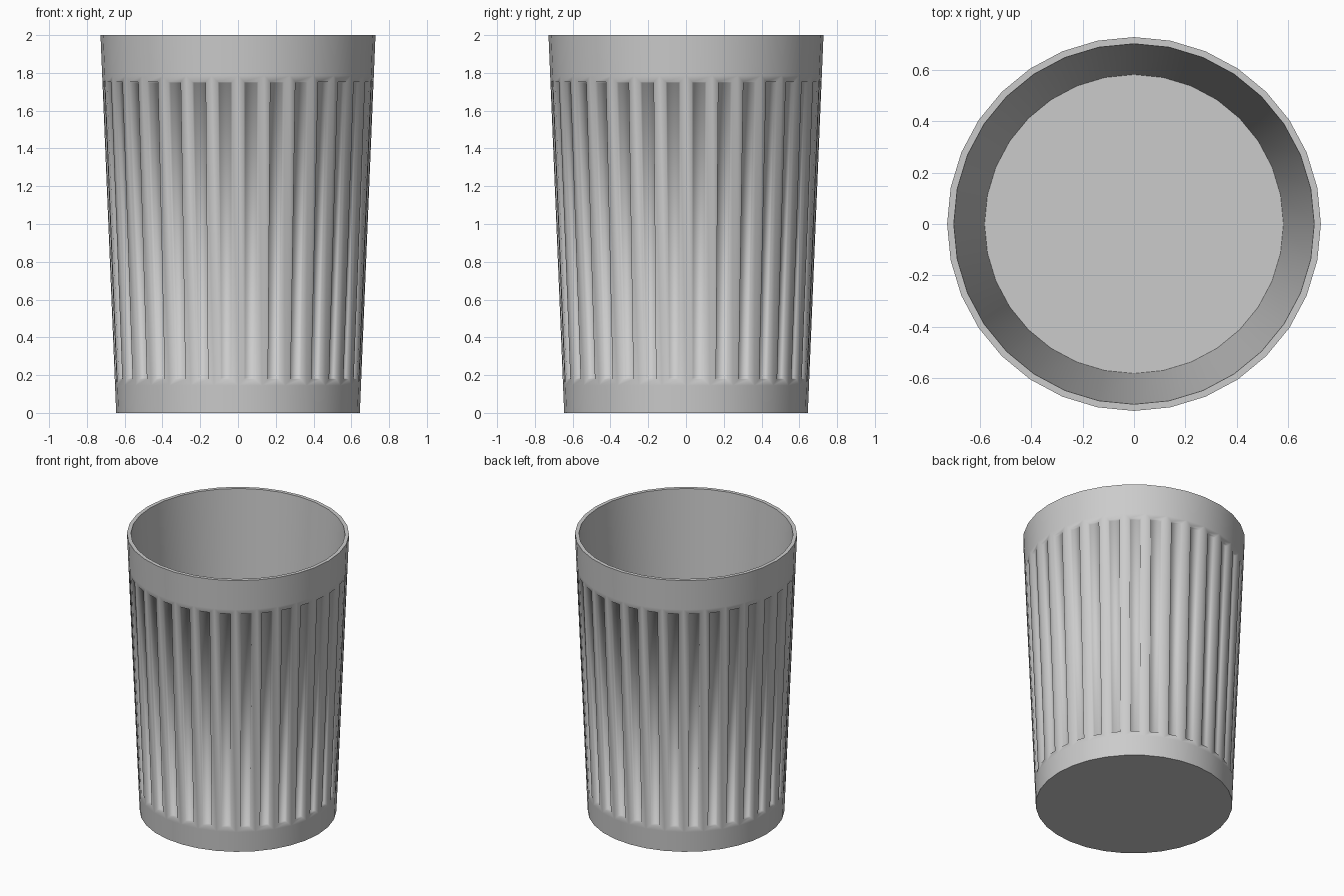
import bpy, bmesh, math

if "Cube" in bpy.data.objects:
    bpy.data.objects.remove(bpy.data.objects["Cube"])

SIDES = 32

def ring(bm, r, z):
    return [bm.verts.new((r * math.cos(2 * math.pi * i / SIDES),
                          r * math.sin(2 * math.pi * i / SIDES), z)) for i in range(SIDES)]

def outer(z):
    # tapered outside radius
    return 0.645 + 0.0415 * z

bm = bmesh.new()

# Profile: outside wall, rim, inside wall down to the floor
profile = [(outer(0), 0), (outer(0.145), 0.145), (outer(1.785), 1.785),
           (outer(2), 2), (0.702, 2), (0.582, 0.1)]
rings = [ring(bm, r, z) for r, z in profile]
bands = []
for a, b in zip(rings, rings[1:]):
    bands.append([bm.faces.new((a[i], a[(i + 1) % SIDES], b[(i + 1) % SIDES], b[i]))
                  for i in range(SIDES)])

# Underside and inner floor
bm.faces.new(list(reversed(rings[0])))
bm.faces.new(rings[-1])
bm.normal_update()

# Sharp edges at foot, rim and floor
for r in (rings[0], rings[3], rings[4], rings[5]):
    for i in range(SIDES):
        bm.edges.get((r[i], r[(i + 1) % SIDES])).smooth = False

# Flutes: one shallow recess in each side panel
bmesh.ops.inset_individual(bm, faces=bands[1], thickness=0.033, use_even_offset=True)
bmesh.ops.inset_individual(bm, faces=bands[1], thickness=0.005, depth=-0.018,
                           use_even_offset=True)

for f in bm.faces:
    f.smooth = True

mesh = bpy.data.meshes.new("fluted_tumbler")
bm.to_mesh(mesh)
bm.free()
bpy.context.collection.objects.link(bpy.data.objects.new("fluted_tumbler", mesh))
